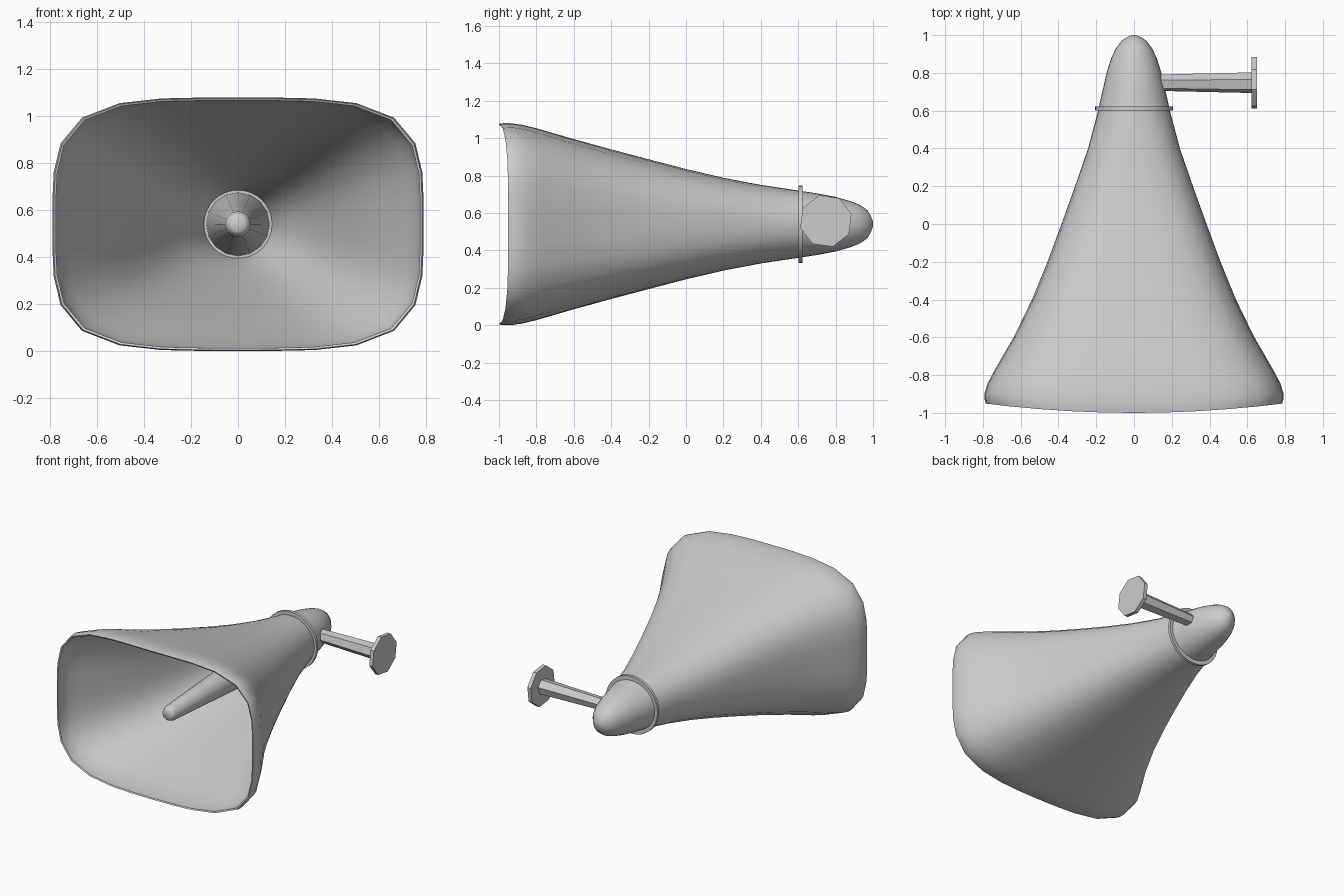
import bpy, bmesh, math

if "Cube" in bpy.data.objects:
    bpy.data.objects.remove(bpy.data.objects["Cube"])

CZ = 0.54  # height of the horn axis


def finish(name, bm, angle=None):
    bmesh.ops.recalc_face_normals(bm, faces=bm.faces)
    me = bpy.data.meshes.new(name)
    bm.to_mesh(me)
    bm.free()
    ob = bpy.data.objects.new(name, me)
    bpy.context.collection.objects.link(ob)
    if angle:
        bpy.ops.object.select_all(action='DESELECT')
        ob.select_set(True)
        bpy.context.view_layer.objects.active = ob
        bpy.ops.object.shade_smooth_by_angle(angle=math.radians(angle))
    return ob


def loft(name, sections, place, segs, angle=None, turn=0.0, loop=False):
    """Skin rings of vertices; place(section, angle) gives a point."""
    bm = bmesh.new()
    rings = [[bm.verts.new(place(s, 2 * math.pi * i / segs + turn))
              for i in range(segs)] for s in sections]
    pairs = list(zip(rings, rings[1:]))
    if loop:
        pairs.append((rings[-1], rings[0]))
    for a, b in pairs:
        for i in range(segs):
            j = (i + 1) % segs
            bm.faces.new((a[i], a[j], b[j], b[i]))
    if not loop:
        bm.faces.new(rings[0])
        bm.faces.new(rings[-1])
    return finish(name, bm, angle)


def horn_point(s, t):
    # rounded-rectangle section that turns round at the throat, with a bowed mouth
    y, w, h = s
    k = min(1, max(0, (0.6 - y) / 1.5))
    n = 2 + 2 * k
    c, d = math.cos(t), math.sin(t)
    r = (abs(c) ** n + abs(d) ** n) ** (-1 / n)
    x = w * r * c
    bow = 0.05 * (x / 0.79) ** 2 * min(1, max(0, (-y - 0.5) / 0.5))
    return (x, y + bow, CZ + h * r * d)


def round_y(s, t):
    y, r = s
    return (r * math.cos(t), y, CZ + r * math.sin(t))


def round_x(s, t):
    x, r = s
    return (x, 0.748 + r * math.cos(t), 0.557 + r * math.sin(t))


# horn shell: nose, outer flare, rolled lip, inner flare down to the throat
outer = [(1.0, .012, .012), (.99, .035, .04), (.97, .066, .075),
         (.93, .096, .103), (.88, .12, .123), (.8, .145, .146),
         (.7, .168, .165), (.6, .19, .18), (.4, .243, .21), (.2, .312, .248),
         (0, .384, .295), (-.2, .458, .347), (-.4, .54, .4), (-.6, .634, .455),
         (-.8, .738, .513), (-.88, .775, .532), (-.94, .791, .54),
         (-.975, .791, .54), (-1.0, .785, .536)]
inner = [(-.995, .776, .527), (-.94, .776, .526), (-.88, .76, .518),
         (-.8, .723, .499), (-.6, .62, .441), (-.4, .526, .386),
         (-.2, .444, .333), (0, .369, .28), (.2, .296, .23), (.35, .23, .19),
         (.48, .175, .16), (.58, .145, .145)]
loft("horn", outer + inner, horn_point, 32, 50)

# tapered centre post inside the horn
loft("centre_post", [(-.81, .03), (-.8, .044), (-.77, .055), (-.4, .075),
                     (0, .098), (.3, .118), (.57, .135)], round_y, 16, 50)

# clamp ring around the throat
loft("throat_ring", [(.602, .17), (.602, .207), (.622, .207), (.622, .17)],
     round_y, 32, 30, loop=True)

# side arm and its mounting plate
loft("mount_arm", [(.12, .044), (.635, .056)], round_x, 6, turn=math.radians(12))
loft("mount_plate", [(.623, .142), (.65, .142)], round_x, 8, turn=math.radians(15))
